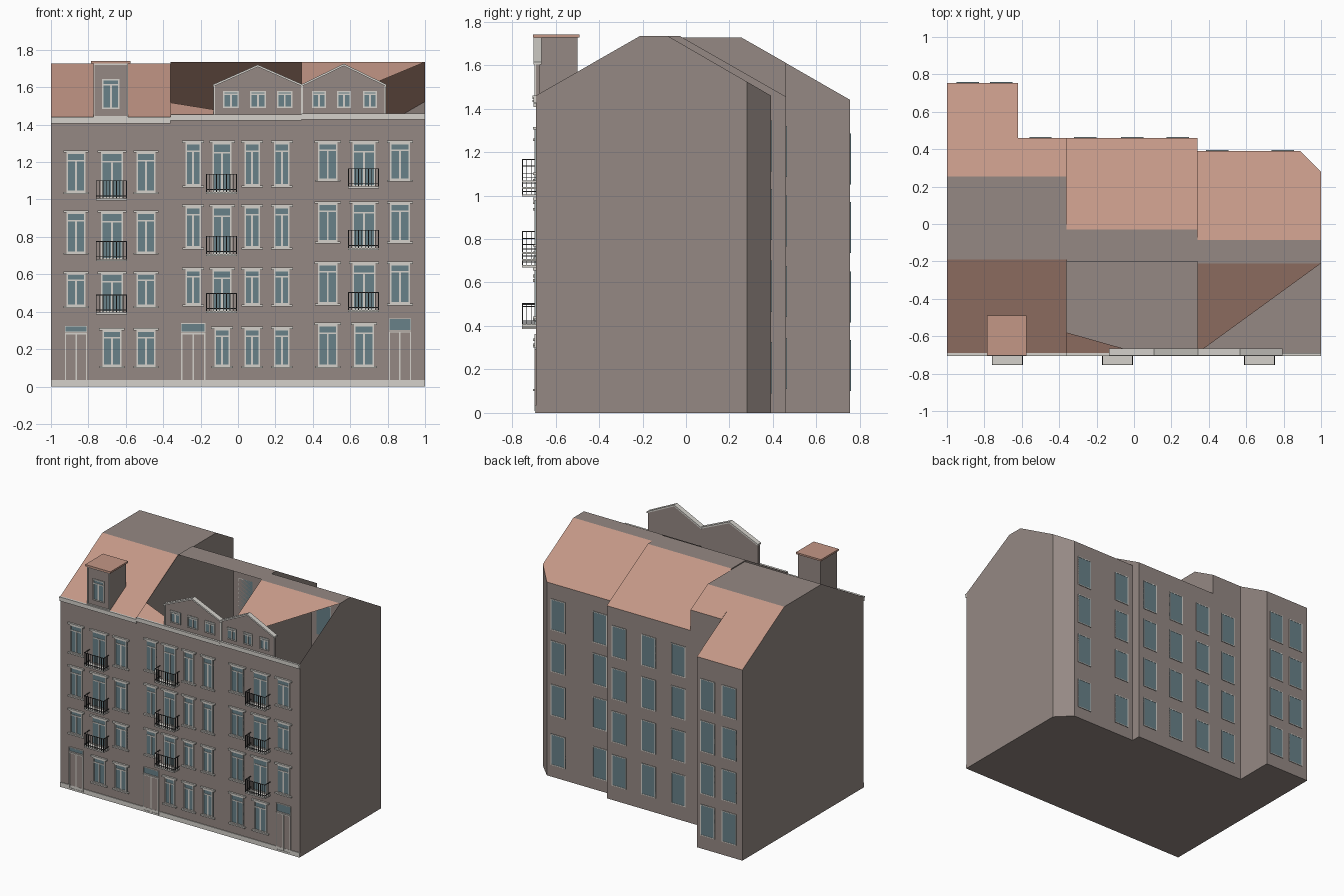
import bpy, bmesh
from mathutils import Vector

if "Cube" in bpy.data.objects:
    bpy.data.objects.remove(bpy.data.objects["Cube"])


def material(name, rgb):
    m = bpy.data.materials.new(name)
    m.use_nodes = True
    m.diffuse_color = (*rgb, 1)
    m.node_tree.nodes["Principled BSDF"].inputs["Base Color"].default_value = (*rgb, 1)
    return m


WALL = material("wall_taupe", (0.30, 0.25, 0.23))
ROOF = material("roof_terracotta", (0.55, 0.31, 0.24))
TRIM = material("trim_offwhite", (0.66, 0.64, 0.60))
GLASS = material("glass_blue_grey", (0.14, 0.22, 0.25))
IRON = material("iron_dark", (0.05, 0.05, 0.05))
FRONT = -0.69
parts = {}


def box(name, mat, x0, x1, y0, y1, z0, z1):
    """Add a box to the named part."""
    bm = parts.setdefault(name, (bmesh.new(), mat))[0]
    vs = bmesh.ops.create_cube(bm, size=1)["verts"]
    for v in vs:
        v.co = Vector(((x0 + x1) / 2 + v.co.x * (x1 - x0),
                       (y0 + y1) / 2 + v.co.y * (y1 - y0),
                       (z0 + z1) / 2 + v.co.z * (z1 - z0)))


def finish(name, bm, *mats):
    me = bpy.data.meshes.new(name)
    bm.to_mesh(me)
    bm.free()
    for m in mats:
        me.materials.append(m)
    bpy.context.scene.collection.objects.link(bpy.data.objects.new(name, me))


def shell(name, x0, x1, prof, front_roof=None, left=True, chamfer=None):
    """House body: a side profile run along x, optionally with a partial front roof."""
    bm = bmesh.new()
    a = [bm.verts.new((x0, y, z)) for y, z in prof]
    b = [bm.verts.new((x1, y, z)) for y, z in prof]
    n = len(prof)
    for i in range(n):
        j = (i + 1) % n
        if i == 1 and front_roof:
            f = bm.faces.new([bm.verts.new(p) for p in front_roof])
        else:
            f = bm.faces.new((a[i], b[i], b[j], a[j]))
        f.material_index = int(i in (1, 3))
    if left:
        bm.faces.new(a)
    bm.faces.new(b[::-1])
    if chamfer:
        geom = bm.verts[:] + bm.edges[:] + bm.faces[:]
        cut = bmesh.ops.bisect_plane(bm, geom=geom, plane_co=chamfer, plane_no=(1, 1, 0),
                                     clear_outer=True)["geom_cut"]
        bmesh.ops.edgenet_fill(bm, edges=[e for e in cut if isinstance(e, bmesh.types.BMEdge)],
                               mat_nr=0)
    bmesh.ops.recalc_face_normals(bm, faces=bm.faces)
    finish(name, bm, WALL, ROOF)


def profile(eave, y1, top, y2, back, back_eave):
    return [(FRONT, 0), (FRONT, eave), (y1, top), (y2, top), (back, back_eave), (back, 0)]


# House bodies
shell("left_house_wing", -1, -0.62, profile(1.44, -0.19, 1.727, 0.255, 0.755, 1.44))
shell("left_house", -0.62, -0.36, profile(1.44, -0.19, 1.727, 0.255, 0.46, 1.61), left=False)
shell("middle_house", -0.36, 0.34, profile(1.455, -0.2, 1.735, -0.03, 0.46, 1.455),
      [(-0.36, FRONT, 1.455), (0.03, FRONT, 1.455), (-0.36, -0.58, 1.518)])
shell("right_house", 0.34, 1, profile(1.46, -0.21, 1.735, -0.085, 0.39, 1.46),
      [(0.34, FRONT, 1.46), (1, -0.21, 1.735), (0.34, -0.21, 1.735)], chamfer=(0.89, 0.39, 0))


def frame(name, x0, x1, z0, z1, wall, out, t=0.008, d=0.008):
    """Four bars around an opening, standing off the wall in direction out."""
    y0, y1 = sorted((wall, wall + out * d))
    box(name, TRIM, x0, x0 + t, y0, y1, z0, z1)
    box(name, TRIM, x1 - t, x1, y0, y1, z0, z1)
    box(name, TRIM, x0 + t, x1 - t, y0, y1, z1 - t, z1)
    box(name, TRIM, x0 + t, x1 - t, y0, y1, z0, z0 + t)


def pane(name, x0, x1, z0, z1, wall, out):
    y0, y1 = sorted((wall, wall + out * 0.003))
    box(name, GLASS, x0, x1, y0, y1, z0, z1)


def window(cx, w, z0, z1, wall=FRONT, ledges=True, cross=0.2):
    x0, x1 = cx - w / 2, cx + w / 2
    pane("front_window_glass", x0, x1, z0, z1, wall, -1)
    frame("front_window_frames", x0, x1, z0, z1, wall, -1)
    bar = z1 - (z1 - z0) * cross
    box("front_window_bars", TRIM, x0, x1, wall - 0.006, wall, bar - 0.004, bar + 0.004)
    box("front_window_bars", TRIM, cx - 0.005, cx + 0.005, wall - 0.006, wall, z0, bar)
    if ledges:
        box("lintels", TRIM, x0 - 0.018, x1 + 0.018, wall - 0.014, wall, z1, z1 + 0.012)
        box("sills", TRIM, x0 - 0.016, x1 + 0.016, wall - 0.014, wall, z0 - 0.01, z0)


def balcony(cx, z, w=0.165):
    x0, x1, y0 = cx - w / 2, cx + w / 2, -0.755
    box("balcony_slabs", TRIM, x0, x1, y0, FRONT, z - 0.01, z)
    r, top = 0.002, z + 0.095
    for h in (z + 0.014, top):
        box("balcony_rails", IRON, x0, x1, y0, y0 + 2 * r, h - r, h + r)
        for x in (x0 + r, x1 - r):
            box("balcony_rails", IRON, x - r, x + r, y0, FRONT, h - r, h + r)
    for i in range(10):
        x = x0 + r + (w - 2 * r) * i / 9
        box("balcony_bars", IRON, x - r, x + r, y0, y0 + 2 * r, z, top)
    for x in (x0 + r, x1 - r):
        for y in (-0.735, -0.712):
            box("balcony_bars", IRON, x - r, x + r, y - r, y + r, z, top)


def door(cx, w, top, light):
    x0, x1 = cx - w / 2, cx + w / 2
    box("door_leaves", WALL, x0, x1, FRONT - 0.004, FRONT, 0, top)
    frame("door_frames", x0, x1, 0.008, top, FRONT, -1, 0.007)
    box("door_frames", TRIM, cx - 0.004, cx + 0.004, FRONT - 0.008, FRONT, 0.01, top)
    pane("door_fanlights", x0, x1, top + 0.008, light, FRONT, -1)
    frame("door_frames", x0, x1, top + 0.004, light + 0.004, FRONT, -1, 0.004)


# Street windows: columns, balcony column and (sill, lintel) heights per house
houses = [
    ([-0.866, -0.674, -0.492], -0.674, 0.1,
     [(0.11, 0.30), (0.43, 0.603), (0.715, 0.93), (1.04, 1.25)], (0.12, 0.285, 0.32)),
    ([-0.24, -0.085, 0.075, 0.235], -0.085, 0.083,
     [(0.11, 0.308), (0.438, 0.624), (0.743, 0.961), (1.075, 1.303)], (0.13, 0.285, 0.335)),
    ([0.866, 0.674, 0.48], 0.674, 0.105,
     [(0.11, 0.33), (0.443, 0.656), (0.775, 0.978), (1.105, 1.303)], (0.12, 0.295, 0.36)),
]
for columns, special, w, rows, (dw, dtop, light) in houses:
    door(columns[0], dw, dtop, light)
    for i, (z0, z1) in enumerate(rows):
        for cx in columns[i == 0:]:
            if cx == special and i:
                window(cx, w + 0.018, z0 - 0.035, z1)
                balcony(cx - 0.003, z0 - 0.035)
            else:
                window(cx, w, z0, z1)

# Rear windows: columns, wall depth, sill heights
rear = [
    ((-0.89, -0.71), 0.755, (0.10, 0.415, 0.735, 1.05)),
    ((-0.50, -0.26, -0.01, 0.235), 0.46, (0.11, 0.44, 0.765, 1.085)),
    ((0.445, 0.795), 0.39, (0.09, 0.465, 0.795, 1.11)),
]
for columns, wall, sills in rear:
    for cx in columns:
        for z in sills:
            pane("rear_window_glass", cx - 0.06, cx + 0.06, z, z + 0.235, wall, 1)
            frame("rear_window_frames", cx - 0.06, cx + 0.06, z, z + 0.235, wall, 1, 0.006, 0.005)

# Cornices and plinth
for x0, x1, z in ((-1, -0.36, 1.44), (-0.36, 0.34, 1.455), (0.34, 1, 1.46)):
    box("cornices", TRIM, x0, x1, FRONT - 0.012, FRONT, z - 0.033, z)
    box("cornices", TRIM, x0, x1, FRONT - 0.016, FRONT, z - 0.01, z)
box("plinth", TRIM, -1, 1, FRONT - 0.005, FRONT, 0, 0.035)

# Left roof dormer with flat cap
box("dormer", WALL, -0.773, -0.587, FRONT, -0.5, 1.44, 1.727)
box("dormer_cap", ROOF, -0.785, -0.575, -0.703, -0.49, 1.727, 1.74)
frame("dormer_trim", -0.773, -0.587, 1.44, 1.727, FRONT, -1, 0.007)
window(-0.68, 0.095, 1.485, 1.645, ledges=False)


def gable(name, x0, x1, base, eave, peak, trim=0.0):
    """Thin gabled parapet, or the sloping strip along its top when trim is set."""
    cx, bm = (x0 + x1) / 2, bmesh.new()
    top = [(x1, eave), (cx, peak), (x0, eave)]
    low = [(x, z - trim) for x, z in top[::-1]] if trim else [(x0, base), (x1, base)]
    y0, y1 = (FRONT - 0.012, -0.665) if trim else (FRONT, -0.672)
    f = bm.faces.new([bm.verts.new((x, y0, z)) for x, z in low + top])
    ext = bmesh.ops.extrude_face_region(bm, geom=[f])["geom"]
    for v in ext:
        if isinstance(v, bmesh.types.BMVert):
            v.co.y = y1
    bmesh.ops.recalc_face_normals(bm, faces=bm.faces)
    finish(name, bm, TRIM if trim else WALL)


# Twin gabled parapets with attic windows
for side, x0, x1, peak, w, cols in (
        ("middle", -0.13, 0.342, 1.715, 0.085, (-0.037, 0.107, 0.25)),
        ("right", 0.342, 0.79, 1.72, 0.075, (0.433, 0.567, 0.706))):
    gable(side + "_gable", x0, x1, 1.455, 1.61, peak)
    gable(side + "_gable_trim", x0 - 0.004, x1 + 0.004, 0, 1.615, peak + 0.006, 0.012)
    for x in (x0, x1 - 0.006):
        box("gable_edges", TRIM, x, x + 0.006, FRONT - 0.006, FRONT, 1.455, 1.607)
    for cx in cols:
        window(cx, w, 1.49, 1.58, ledges=False)

for name, (bm, mat) in parts.items():
    finish(name, bm, mat)
